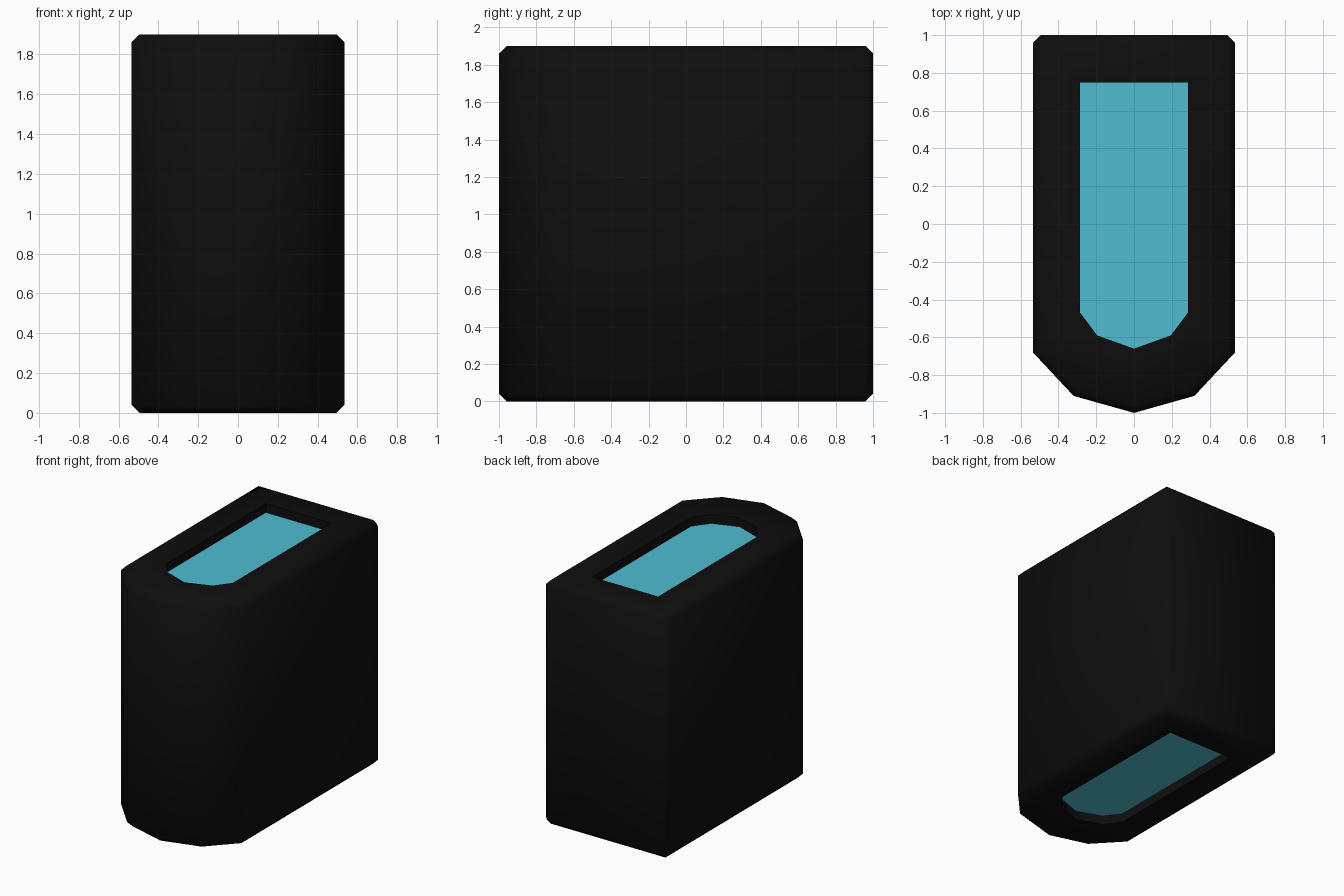
import bpy
import bmesh
import math

cube = bpy.data.objects.get("Cube")
if cube:
    bpy.data.objects.remove(cube, do_unlink=True)

HEIGHT, RECESS, BEVEL = 1.9, 0.07, 0.04


def material(name, color, roughness):
    mat = bpy.data.materials.new(name)
    mat.use_nodes = True
    mat.diffuse_color = color
    shader = mat.node_tree.nodes["Principled BSDF"]
    shader.inputs["Base Color"].default_value = color
    shader.inputs["Roughness"].default_value = roughness
    return mat


def mirrored(half):
    """Closed outline from the right half, starting at the nose on the centre line."""
    return half + [(-x, y) for x, y in reversed(half[1:])]


outer = mirrored([(0, -1), (0.32, -0.91), (0.535, -0.68), (0.535, 1)])
inner = mirrored([(0, -0.66), (0.195, -0.59), (0.285, -0.47), (0.285, 0.75)])

# Loft from the bottom recess, around the shell, into the top recess
bm = bmesh.new()
layers = [(inner, RECESS), (inner, 0), (outer, 0),
          (outer, HEIGHT), (inner, HEIGHT), (inner, HEIGHT - RECESS)]
rings = [[bm.verts.new((x, y, z)) for x, y in outline] for outline, z in layers]
count = len(outer)
for low, high in zip(rings, rings[1:]):
    for i in range(count):
        j = (i + 1) % count
        bm.faces.new((low[i], low[j], high[j], high[i]))

# Coloured floors of both recesses
for ring in (rings[0], rings[-1]):
    bm.faces.new(ring).material_index = 1
bmesh.ops.recalc_face_normals(bm, faces=bm.faces[:])

# Chamfer the top and bottom rims and the two upright back corners
shell = set(rings[2] + rings[3])
chamfered = []
for edge in bm.edges:
    a, b = edge.verts
    if a in shell and b in shell:
        upright = abs(a.co.z - b.co.z) > BEVEL
        if not upright or a.co.y > 0.9:
            chamfered.append(edge)
bmesh.ops.bevel(bm, geom=chamfered, offset=BEVEL, offset_type='OFFSET',
                segments=1, profile=0.5, affect='EDGES', material=0)

mesh = bpy.data.meshes.new("body")
bm.to_mesh(mesh)
bm.free()
mesh.materials.append(material("black shell", (0.0043, 0.0043, 0.0043, 1), 0.6))
mesh.materials.append(material("cyan panel", (0.08, 0.51, 0.64, 1), 0.5))

body = bpy.data.objects.new("body", mesh)
bpy.context.collection.objects.link(body)
bpy.context.view_layer.objects.active = body
body.select_set(True)
bpy.ops.object.shade_smooth_by_angle(angle=math.radians(50))
